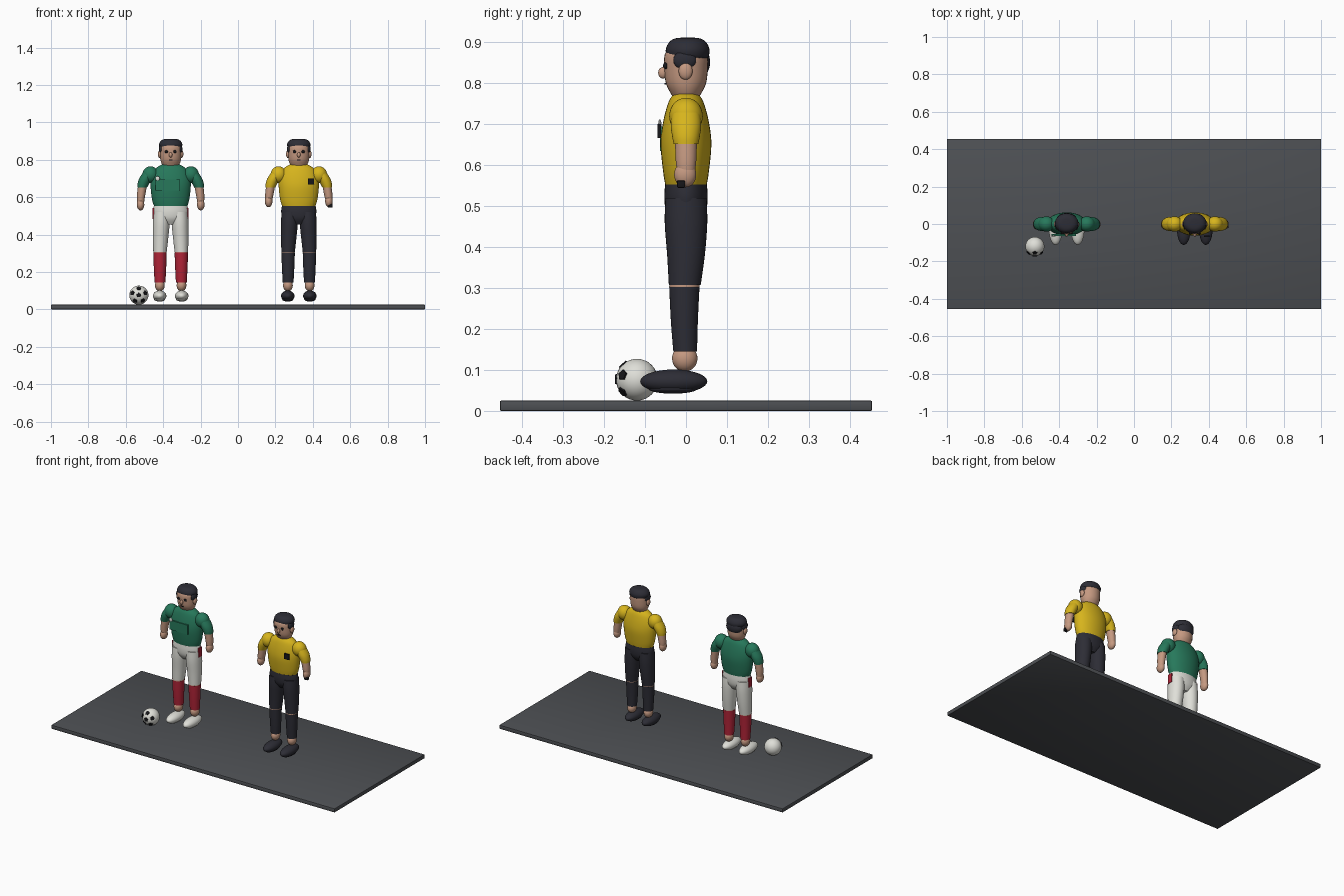
import bpy, bmesh, math
from mathutils import Vector, Matrix

cube = bpy.data.objects.get("Cube")
if cube:
    bpy.data.objects.remove(cube, do_unlink=True)


def material(name, r, g, b):
    m = bpy.data.materials.new(name)
    m.use_nodes = True
    m.diffuse_color = (r, g, b, 1)
    bsdf = m.node_tree.nodes["Principled BSDF"]
    bsdf.inputs["Base Color"].default_value = (r, g, b, 1)
    bsdf.inputs["Roughness"].default_value = 0.7
    return m


GREEN = material("shirt green", .02, .19, .105)
YELLOW = material("shirt yellow", .68, .46, .012)
WHITE = material("off white", .74, .74, .69)
RED = material("sock red", .45, .018, .04)
NAVY = material("dark navy", .026, .026, .036)
SKIN = material("skin", .56, .32, .22)
FLOOR = material("floor grey", .075, .08, .088)
BLACK = material("black", .008, .008, .01)


def finish(name, bm, mat):
    bmesh.ops.recalc_face_normals(bm, faces=bm.faces)
    mesh = bpy.data.meshes.new(name)
    bm.to_mesh(mesh)
    bm.free()
    mesh.materials.append(mat)
    obj = bpy.data.objects.new(name, mesh)
    bpy.context.collection.objects.link(obj)
    bpy.ops.object.select_all(action="DESELECT")
    obj.select_set(True)
    bpy.context.view_layer.objects.active = obj
    bpy.ops.object.shade_smooth_by_angle(angle=math.radians(40))
    return obj


def ball(name, mat, loc, size):
    bm = bmesh.new()
    bmesh.ops.create_uvsphere(bm, u_segments=28, v_segments=16, radius=1,
                              matrix=Matrix.Translation(loc) @ Matrix.Diagonal((*size, 1)))
    return finish(name, bm, mat)


def box(name, mat, loc, size, bevel=0):
    bm = bmesh.new()
    bmesh.ops.create_cube(bm, size=1, matrix=Matrix.Translation(loc) @ Matrix.Diagonal((*size, 1)))
    if bevel:
        bmesh.ops.bevel(bm, geom=bm.edges, offset=bevel, segments=2, affect="EDGES", profile=.5)
    return finish(name, bm, mat)


def smooth_path(rows, steps=4):
    # Catmull-Rom interpolation between section rows
    pts = [Vector(r) for r in rows]
    pts = [pts[0]] + pts + [pts[-1]]
    out = []
    for a, b, c, d in zip(pts, pts[1:], pts[2:], pts[3:]):
        for i in range(steps):
            t = i / steps
            out.append(b + (c - a) * (t / 2) + (a * 2 - b * 5 + c * 4 - d) * (t * t / 2)
                       + (b * 3 - a - c * 3 + d) * (t ** 3 / 2))
    return out + [pts[-1]]


def loft(name, mat, x, rows, side=1, count=32):
    # rows: height, x centre, y centre, x radius, y radius
    bm = bmesh.new()
    rings = []
    for z, cx, cy, rx, ry in smooth_path(rows):
        rings.append([bm.verts.new((x + side * cx + rx * math.cos(a), cy + ry * math.sin(a), z))
                      for a in (math.tau * i / count for i in range(count))])
    for low, high in zip(rings, rings[1:]):
        for i in range(count):
            j = (i + 1) % count
            bm.faces.new((low[i], low[j], high[j], high[i]))
    bm.faces.new(rings[0][::-1])
    bm.faces.new(rings[-1])
    return finish(name, bm, mat)


def figure(who, x, shirt, pants, sock, shoe, hand_z):
    # Torso and hips
    loft(who + "_shirt", shirt, x, [
        (.548, 0, 0, .087, .05), (.585, 0, 0, .099, .056), (.65, 0, 0, .107, .062),
        (.70, 0, 0, .106, .057), (.745, 0, 0, .088, .046), (.767, 0, 0, .062, .036),
        (.777, 0, 0, .04, .025)])
    loft(who + "_hips", pants, x, [
        (.455, 0, 0, .04, .03), (.485, 0, 0, .083, .048),
        (.52, 0, 0, .094, .053), (.553, 0, 0, .09, .051)])

    # Head, hair and face
    loft(who + "_head", SKIN, x, [
        (.757, 0, 0, .032, .026), (.775, 0, 0, .046, .037), (.80, 0, 0, .055, .049),
        (.835, 0, 0, .058, .053), (.87, 0, 0, .057, .052), (.895, 0, 0, .04, .036)])
    loft(who + "_hair", NAVY, x, [
        (.858, 0, .004, .052, .046), (.868, 0, .004, .06, .052), (.885, 0, .004, .062, .053),
        (.902, 0, .004, .051, .044), (.91, 0, .004, .034, .03), (.912, 0, .004, .01, .01)])
    ball(who + "_nose", SKIN, (x, -.056, .826), (.009, .012, .014))
    box(who + "_mouth", BLACK, (x, -.05, .799), (.02, .006, .004))

    for side, label in ((1, "left_"), (-1, "right_")):
        def part(text):
            return who + "_" + label + text

        def at(dx, y, z):
            return (x + side * dx, y, z)

        ball(part("ear"), SKIN, at(.058, -.001, .83), (.01, .017, .021))
        ball(part("side_hair"), NAVY, at(.052, -.003, .857), (.011, .028, .023))
        ball(part("eye"), BLACK, at(.023, -.05, .843), (.009, .006, .008))

        # Arm
        ball(part("shoulder"), shirt, at(.108, 0, .72), (.043, .041, .045))
        loft(part("sleeve"), shirt, x, [
            (.652, .152, 0, .026, .03), (.672, .146, 0, .031, .034),
            (.70, .134, 0, .034, .037), (.735, .118, 0, .028, .033)], side)
        loft(part("forearm"), SKIN, x, [
            (hand_z, .161, 0, .017, .021), (.61, .158, 0, .022, .025),
            (.665, .15, 0, .024, .027)], side)
        ball(part("hand"), SKIN, at(.161, -.002, hand_z), (.02, .027, .031))

        # Leg
        loft(part("thigh"), pants, x, [
            (.308, .057, -.003, .036, .039), (.38, .054, 0, .041, .046),
            (.46, .05, 0, .045, .052), (.52, .047, 0, .045, .05)], side)
        ball(part("knee"), SKIN, at(.057, -.004, .305), (.035, .037, .03))
        loft(part("shin"), sock, x, [
            (.145, .057, -.002, .029, .029), (.22, .057, -.004, .033, .033),
            (.303, .057, -.004, .036, .037)], side)
        ball(part("ankle"), SKIN, at(.058, -.003, .128), (.026, .031, .032))
        ball(part("shoe"), shoe, at(.059, -.03, .072), (.036, .082, .029))
        ball(part("sole"), shoe, at(.059, -.032, .054), (.03, .06, .012))


# Ground slab
box("ground", FLOOR, (0, 0, .0125), (2, .91, .025), .004)

# Two people
PLAYER, REFEREE = -.36, .325
figure("player", PLAYER, GREEN, WHITE, RED, WHITE, .56)
figure("referee", REFEREE, YELLOW, NAVY, NAVY, NAVY, .577)

# Player details
ball("player_back_hair", NAVY, (PLAYER, .025, .852), (.054, .034, .042))
box("player_chest_panel", GREEN, (PLAYER - .016, -.0585, .665), (.13, .009, .06))
ball("player_badge", WHITE, (PLAYER - .07, -.064, .70), (.012, .004, .012))
for side, label in ((1, "left"), (-1, "right")):
    box("player_" + label + "_hip_stripe", RED, (PLAYER + side * .09, 0, .513), (.012, .03, .058))

# Referee details
box("referee_pocket", BLACK, (REFEREE + .065, -.065, .684), (.034, .009, .034))
box("referee_whistle", BLACK, (REFEREE + .168, -.012, .554), (.024, .02, .018), .003)

# Football with a front patch surrounded by five more
centre, radius = Vector((-.53, -.12, .076)), .051
ball("football", WHITE, centre, (radius,) * 3)
front = Vector((0, -1, 0))
directions = [front]
for i in range(5):
    a = math.tau * i / 5 + math.pi / 2
    directions.append(Vector((math.cos(a) * .72, -.69, math.sin(a) * .72)).normalized())
for i, d in enumerate(directions):
    bm = bmesh.new()
    spot = Matrix.Translation(centre + d * radius * .98) @ d.to_track_quat("Z", "Y").to_matrix().to_4x4()
    bmesh.ops.create_cone(bm, cap_ends=True, segments=5, radius1=.014, radius2=.013,
                          depth=.006, matrix=spot)
    finish("football_patch_%d" % (i + 1), bm, BLACK)
